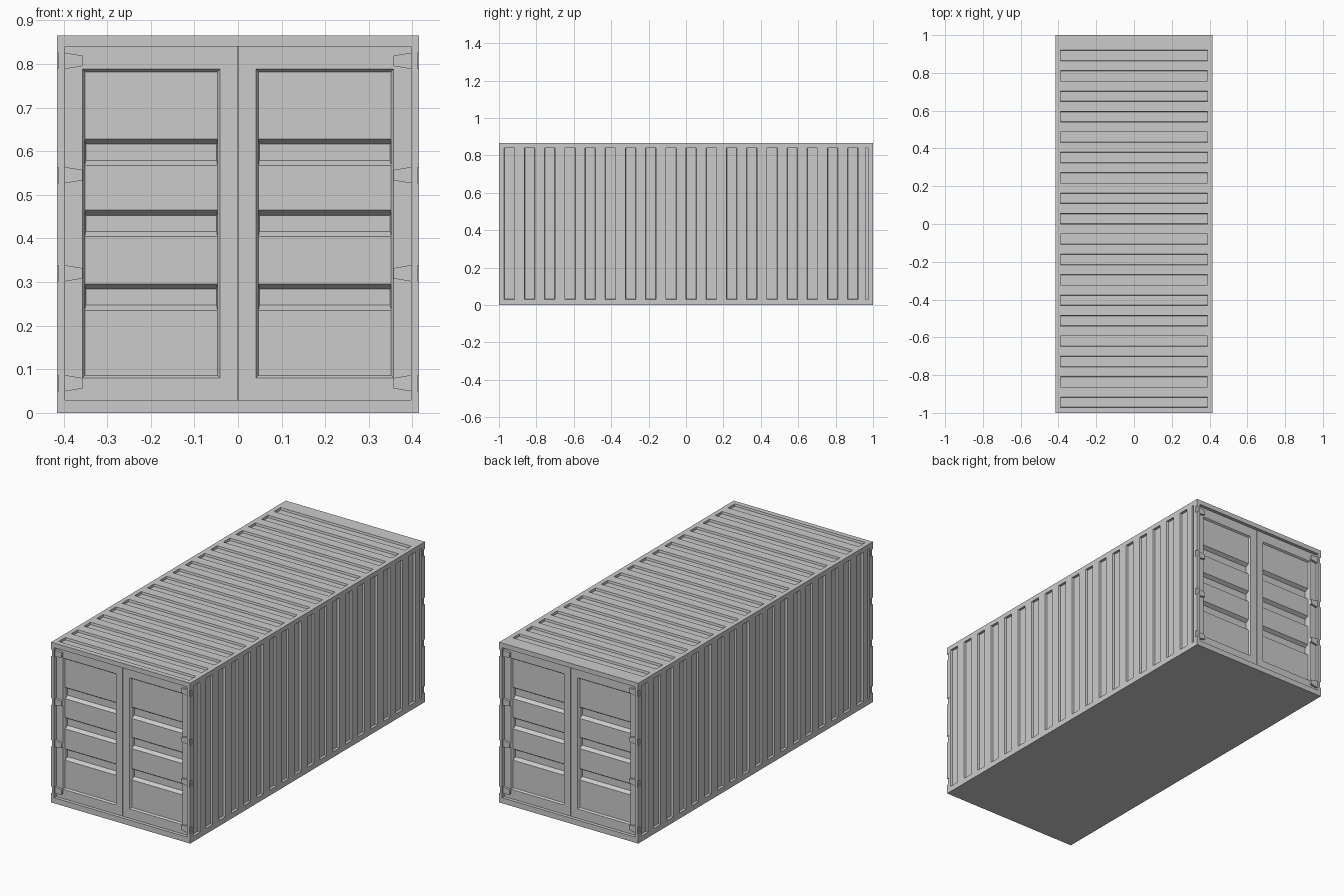
import bpy, bmesh
from mathutils import Matrix, Vector

if "Cube" in bpy.data.objects:
    bpy.data.objects.remove(bpy.data.objects["Cube"])

W, L, H = 0.415, 1.0, 0.865
DOOR = -0.018      # door plane depth behind the frame
PANEL = -0.027     # door panel depth
GROOVE = -0.046    # deepest fold in the panel
HINGE_Z = (0.068, 0.32, 0.545, 0.807)


def mesh_object(name, bm):
    bmesh.ops.recalc_face_normals(bm, faces=bm.faces)
    me = bpy.data.meshes.new(name)
    bm.to_mesh(me)
    bm.free()
    ob = bpy.data.objects.new(name, me)
    bpy.context.collection.objects.link(ob)
    return ob


# Face frames: each maps (u, v, outward distance) to a world position
def end_face(s):
    return lambda u, v, w: Vector((s * u, -s * (L + w), v))


def side_face(s):
    return lambda u, v, w: Vector((s * (W + w), s * u, v))


def roof_face(u, v, w):
    return Vector((u, v, H + w))


def prism(bm, place, lower, w0, upper, w1):
    a = [bm.verts.new(place(u, v, w0)) for u, v in lower]
    b = [bm.verts.new(place(u, v, w1)) for u, v in upper]
    n = len(a)
    bm.faces.new(a)
    bm.faces.new(b[::-1])
    for i in range(n):
        bm.faces.new((a[i], b[i], b[(i + 1) % n], a[(i + 1) % n]))


def rect(u0, u1, v0, v1, du=0.0, dv=0.0):
    return [(u0 + du, v0 + dv), (u1 - du, v0 + dv), (u1 - du, v1 - dv), (u0 + du, v1 - dv)]


def pocket(bm, place, r, top, bottom, du=0.0, dv=0.0):
    """Tapered cutter running slightly above the surface it cuts."""
    e = 0.002
    k = -e / (top - bottom)
    prism(bm, place, rect(*r, du, dv), bottom, rect(*r, du * k, dv * k), top + e)


def cut(ob, bm):
    cutter = mesh_object("cutter", bm)
    cutter.hide_render = True
    mod = ob.modifiers.new("cut", 'BOOLEAN')
    mod.operation, mod.solver, mod.object = 'DIFFERENCE', 'EXACT', cutter
    bpy.context.view_layer.objects.active = ob
    bpy.ops.object.modifier_apply(modifier=mod.name)
    bpy.data.objects.remove(cutter)


# Main box
bm = bmesh.new()
prism(bm, roof_face, rect(-W, W, -L, L), -H, rect(-W, W, -L, L), 0)
body = mesh_object("container_body", bm)

# Wall and roof corrugation, door openings, corner notches at the hinges
bm = bmesh.new()
for i in range(18):
    y = -0.972 + 0.108 * i
    pocket(bm, roof_face, (-0.39, 0.39, y, y + 0.056), 0, -0.012, 0.002, 0.002)
    for s in (1, -1):
        pocket(bm, side_face(s), (y, y + 0.056, 0.03, 0.84), 0, -0.012, 0.002, 0.002)
for s in (1, -1):
    pocket(bm, side_face(s), (0.96, 0.972, 0.03, 0.84), 0, -0.012)
    pocket(bm, end_face(s), (-0.397, 0.397, 0.03, 0.84), 0, DOOR)
    for x in (-W, W):
        for z in HINGE_Z:
            pocket(bm, end_face(s), (x - 0.004, x + 0.004, z - 0.018, z + 0.018), 0, -0.014)
cut(body, bm)

# Recessed door panels
bm = bmesh.new()
for s in (1, -1):
    for u0, u1 in ((-0.357, -0.041), (0.041, 0.357)):
        pocket(bm, end_face(s), (u0, u1, 0.08, 0.788), DOOR, PANEL, 0.006, 0.006)
    # seam between the two doors
    pocket(bm, end_face(s), (-0.0008, 0.0008, 0.031, 0.839), DOOR, DOOR - 0.01)
cut(body, bm)

# Horizontal folds in the panels
bm = bmesh.new()
for s in (1, -1):
    for u0, u1 in ((-0.351, -0.047), (0.047, 0.351)):
        for z0 in (0.235, 0.404, 0.567):
            pocket(bm, end_face(s), (u0, u1, z0, z0 + 0.061), PANEL, GROOVE, 0.002, 0.012)
cut(body, bm)

# Hinges: tapered straps reaching from the frame onto the doors
for s, end in ((1, "front"), (-1, "back")):
    bm = bmesh.new()
    for m in (1, -1):
        for z in HINGE_Z:
            strap = [(m * 0.399, z - 0.019), (m * 0.357, z - 0.012),
                     (m * 0.357, z + 0.012), (m * 0.399, z + 0.019)]
            prism(bm, end_face(s), strap, DOOR - 0.004, strap, -0.006)
    mesh_object(end + "_hinges", bm)
